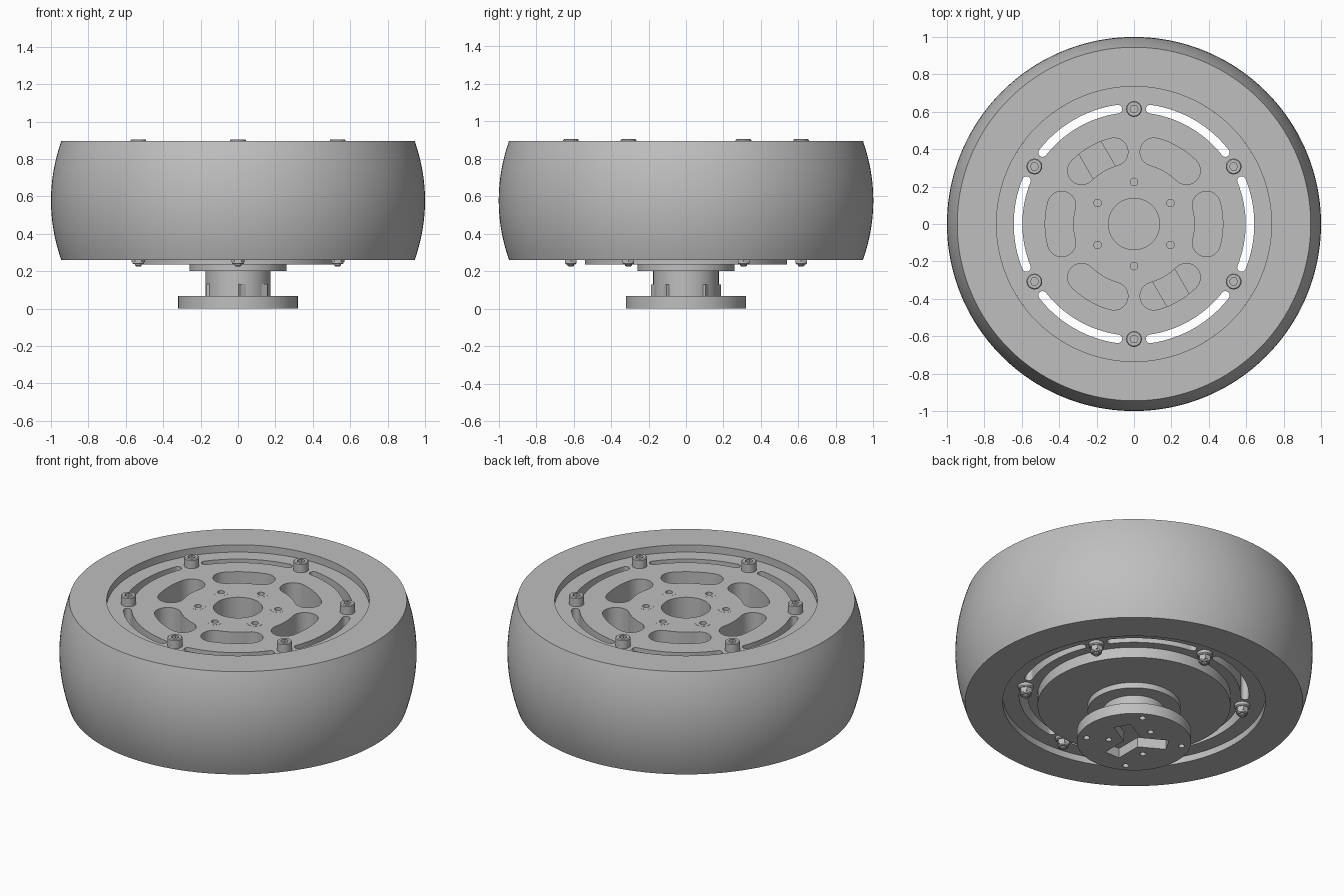
import bpy, bmesh
from math import sin, cos, pi, radians
from mathutils import Matrix, Vector

cube = bpy.data.objects.get("Cube")
if cube:
    bpy.data.objects.remove(cube, do_unlink=True)

grey = bpy.data.materials.new("plain_grey")
grey.use_nodes = True
COLOR = (0.52, 0.52, 0.52, 1)
grey.diffuse_color = COLOR
grey.node_tree.nodes["Principled BSDF"].inputs["Base Color"].default_value = COLOR


def polar(r, deg, z=0):
    return Vector((r * cos(radians(deg)), r * sin(radians(deg)), z))


def finish(name, bm):
    bmesh.ops.recalc_face_normals(bm, faces=bm.faces[:])
    mesh = bpy.data.meshes.new(name)
    bm.to_mesh(mesh)
    bm.free()
    mesh.materials.append(grey)
    ob = bpy.data.objects.new(name, mesh)
    bpy.context.collection.objects.link(ob)
    return ob


def activate(ob):
    bpy.ops.object.select_all(action='DESELECT')
    ob.select_set(True)
    bpy.context.view_layer.objects.active = ob


def smooth(ob):
    activate(ob)
    bpy.ops.object.shade_smooth_by_angle(angle=radians(30))


def lathe(name, profile, sides=128, ring=False):
    """Turn a profile round z; ring closes the profile, otherwise the ends are capped."""
    bm = bmesh.new()
    loops = [[bm.verts.new(polar(r, 360 * i / sides, z)) for i in range(sides)]
             for r, z in profile]
    pairs = list(zip(loops, loops[1:]))
    if ring:
        pairs.append((loops[-1], loops[0]))
    else:
        bm.faces.new(loops[0])
        bm.faces.new(loops[-1])
    for a, b in pairs:
        for i in range(sides):
            j = (i + 1) % sides
            bm.faces.new((a[i], a[j], b[j], b[i]))
    return finish(name, bm)


def prism(bm, outline, z0, z1):
    low = [bm.verts.new((p.x, p.y, z0)) for p in outline]
    high = [bm.verts.new((p.x, p.y, z1)) for p in outline]
    bm.faces.new(low)
    bm.faces.new(high)
    for i in range(len(low)):
        j = (i + 1) % len(low)
        bm.faces.new((low[i], low[j], high[j], high[i]))


def circle(r, centre=Vector(), sides=24):
    return [centre + polar(r, 360 * i / sides) for i in range(sides)]


def arc_slot(radius, half_width, mid, half_angle, steps=16):
    """Outline of a curved slot with round ends."""
    sweep = [mid - half_angle + 2 * half_angle * i / steps for i in range(steps + 1)]
    pts = [polar(radius + half_width, a) for a in sweep]
    end, start = sweep[-1], sweep[0]
    pts += [polar(radius, end) + polar(half_width, end + 18 * k) for k in range(1, 10)]
    pts += [polar(radius - half_width, a) for a in reversed(sweep)]
    pts += [polar(radius, start) + polar(half_width, start + 180 + 18 * k) for k in range(1, 10)]
    return pts


def bar(r0, r1, half_width, angle):
    """Outline of a rectangle lying along a radius."""
    turn = Matrix.Rotation(radians(angle), 3, 'Z')
    w = half_width
    return [turn @ Vector((x, y, 0)) for x, y in ((r0, -w), (r1, -w), (r1, w), (r0, w))]


def cut(ob, bm):
    tool = finish("cutter", bm)
    mod = ob.modifiers.new("cut", 'BOOLEAN')
    mod.operation, mod.solver, mod.object = 'DIFFERENCE', 'EXACT', tool
    activate(ob)
    bpy.ops.object.modifier_apply(modifier=mod.name)
    bpy.data.objects.remove(tool, do_unlink=True)


# Tyre with a crowned tread
BOTTOM, TOP, RIM = 0.26, 0.895, 0.735
crown = []
for i in range(17):
    t = i / 16
    crown.append((0.945 + 0.055 * (1 - (2 * t - 1) ** 2), BOTTOM + t * (TOP - BOTTOM)))
smooth(lathe("tyre", [(RIM, BOTTOM)] + crown + [(RIM, TOP)], 160, ring=True))

# Recessed hub with a motor drum and stepped flange below
FACE = 0.85
hub = lathe("hub", [(0.26, 0.2), (0.26, 0.235), (0.54, 0.235), (0.54, 0.3),
                    (RIM, 0.3), (RIM, FACE)])
tools = bmesh.new()
for k in range(6):
    prism(tools, arc_slot(0.62, 0.023, 60 * k, 22), 0.1, 1)
    prism(tools, arc_slot(0.4, 0.075, 60 * k, 14.5), 0.4, 1)
    prism(tools, circle(0.02, polar(0.225, 30 + 60 * k), 16), FACE - 0.05, 1)
prism(tools, circle(0.137, sides=64), 0.55, 1)
cut(hub, tools)
smooth(hub)

# Inner bars seen inside two of the windows
for angle in (120, 300):
    bm = bmesh.new()
    prism(bm, bar(0.31, 0.49, 0.07, angle), 0.39, 0.55)
    finish("inner_bar", bm)

# Flush screws round the centre bore
for k in range(6):
    screw = lathe("flush_screw", [(0.02, FACE - 0.001), (0.045, FACE - 0.001),
                                  (0.045, FACE + 0.0005), (0.02, FACE + 0.0005)], 24, ring=True)
    screw.location = polar(0.225, 30 + 60 * k)

# Rim bolts: socket heads above, flanged lock nuts below
head = lathe("bolt_head", [(0.042, FACE), (0.042, 0.9), (0.037, 0.905)], 32)
tools = bmesh.new()
prism(tools, circle(0.022, sides=6), 0.87, 1)
cut(head, tools)
nut = lathe("lock_nut", [(0.036, 0.3), (0.036, 0.25)], 6)
washer = lathe("nut_flange", [(0.043, 0.3), (0.043, 0.283), (0.036, 0.277)], 32)
collar = lathe("nut_collar", [(0.031, 0.26), (0.031, 0.242), (0.026, 0.237)], 24)
tip = lathe("bolt_tip", [(0.018, 0.25), (0.018, 0.23), (0.013, 0.226)], 16)
for part in (head, nut, washer, collar, tip):
    smooth(part)
    for k in range(6):
        ob = part if k == 0 else part.copy()
        if k:
            bpy.context.collection.objects.link(ob)
        ob.location = polar(0.615, 30 + 60 * k)

# Mounting shaft and base, with a three-way socket and screw holes underneath
mount = lathe("mount", [(0.32, 0), (0.32, 0.068), (0.175, 0.068), (0.175, 0.205)], 96)
tools = bmesh.new()
for k in range(4):
    prism(tools, circle(0.018, polar(0.27, 60 + 90 * k), 20), -0.1, 0.2)
for k in range(3):
    prism(tools, circle(0.017, polar(0.144, 90 + 120 * k), 20), -0.1, 0.04)
cut(mount, tools)
for k in range(3):
    tools = bmesh.new()
    prism(tools, bar(-0.02, 0.19, 0.05, 30 + 120 * k), -0.1, 0.06)
    cut(mount, tools)
smooth(mount)

# Flat clamp pads with set screw holes round the shaft foot
for k in range(3):
    angle = 60 + 120 * k
    bm = bmesh.new()
    prism(bm, bar(0.13, 0.168, 0.085, angle), 0.068, 0.13)
    pad = finish("clamp_pad", bm)
    tools = bmesh.new()
    hole = circle(0.012, sides=16)
    prism(tools, hole, 0.14, 0.2)
    place = Matrix.Translation((0, 0, 0.1)) @ Matrix.Rotation(radians(angle), 4, 'Z') \
        @ Matrix.Rotation(pi / 2, 4, 'Y')
    bmesh.ops.transform(tools, matrix=place, verts=tools.verts[:])
    cut(pad, tools)
